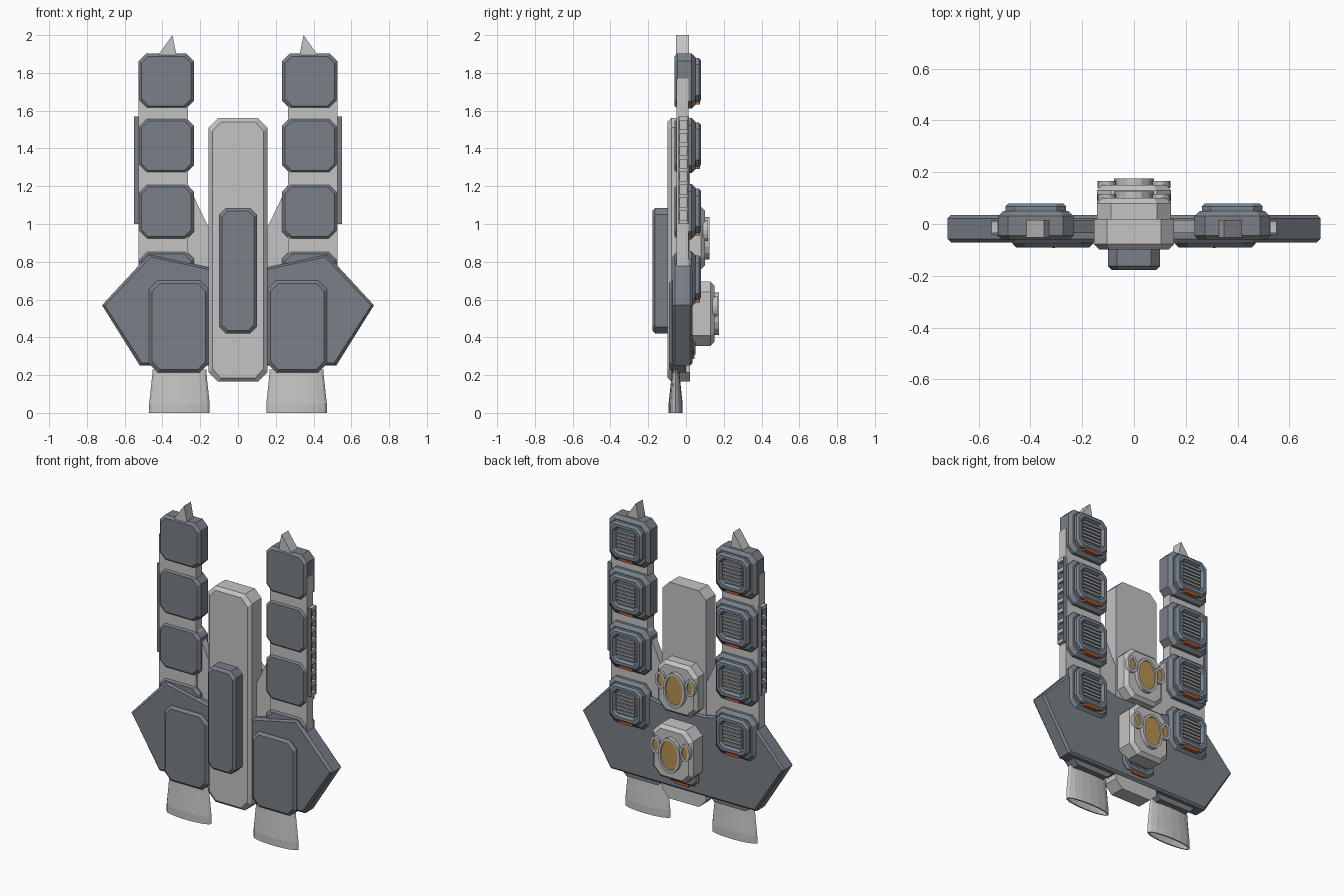
import bpy, bmesh, math

if "Cube" in bpy.data.objects:
    bpy.data.objects.remove(bpy.data.objects["Cube"])


def material(name, rgb):
    m = bpy.data.materials.new(name)
    m.diffuse_color = (*rgb, 1)
    m.use_nodes = True
    m.node_tree.nodes["Principled BSDF"].inputs["Base Color"].default_value = m.diffuse_color
    return m


LIGHT = material("pale grey", (0.55, 0.55, 0.55))
DARK = material("slate grey", (0.19, 0.215, 0.245))
FRAME = material("blue grey", (0.19, 0.24, 0.285))
GRILL = material("grill grey", (0.36, 0.37, 0.38))
ORANGE = material("burnt orange", (0.5, 0.11, 0.03))
GOLD = material("gold", (0.47, 0.29, 0.08))


def loft(name, pts, rings, mat, cap_mat=None, axis="y"):
    """Stack copies of an outline; each ring is (inset, position on axis)."""
    us, vs = [p[0] for p in pts], [p[1] for p in pts]
    cu, cv = (min(us) + max(us)) / 2, (min(vs) + max(vs)) / 2
    hu, hv = (max(us) - min(us)) / 2, (max(vs) - min(vs)) / 2
    bm = bmesh.new()
    loops = []
    for inset, pos in rings:
        loop = []
        for u, v in pts:
            a = cu + (u - cu) * (1 - inset / hu)
            b = cv + (v - cv) * (1 - inset / hv)
            loop.append(bm.verts.new((a, pos, b) if axis == "y" else (a, b, pos)))
        loops.append(loop)
    n = len(pts)
    for lo, hi in zip(loops, loops[1:]):
        for i in range(n):
            bm.faces.new((lo[i], lo[(i + 1) % n], hi[(i + 1) % n], hi[i]))
    bm.faces.new(loops[0])
    end = bm.faces.new(loops[-1])
    if cap_mat:
        end.material_index = 1
    bmesh.ops.recalc_face_normals(bm, faces=bm.faces)
    me = bpy.data.meshes.new(name)
    bm.to_mesh(me)
    bm.free()
    me.materials.append(mat)
    if cap_mat:
        me.materials.append(cap_mat)
    ob = bpy.data.objects.new(name, me)
    bpy.context.collection.objects.link(ob)
    return ob


def octagon(x0, x1, z0, z1, c):
    return [(x0 + c, z0), (x1 - c, z0), (x1, z0 + c), (x1, z1 - c),
            (x1 - c, z1), (x0 + c, z1), (x0, z1 - c), (x0, z0 + c)]


def ellipse(cx, cy, rx, ry, n=16):
    return [(cx + rx * math.cos(math.tau * i / n), cy + ry * math.sin(math.tau * i / n))
            for i in range(n)]


def box(name, x0, x1, y0, y1, z0, z1, mat):
    return loft(name, [(x0, z0), (x1, z0), (x1, z1), (x0, z1)], [(0, y0), (0, y1)], mat)


def slab(name, pts, y0, y1, mat, front=0.0, back=0.0):
    """Plate with bevelled front and/or back edges."""
    rings = [(front, y0)] + ([(0, y0 + front)] if front else [])
    rings += ([(0, y1 - back)] if back else []) + [(back, y1)]
    return loft(name, pts, rings, mat)


def pod(x, z, dy=0.0):
    """Armoured block with a framed grill and warning strip on its back."""
    slab("pod_body", octagon(x - .146, x + .146, z - .146, z + .146, .04),
         -.06 + dy, .05 + dy, DARK, .015, .02)
    loft("pod_frame", octagon(x - .117, x + .117, z - .112, z + .122, .035),
         [(0, .04 + dy), (0, .068 + dy), (.012, .08 + dy), (.03, .08 + dy), (.04, .062 + dy)],
         FRAME, DARK)
    for i in range(6):
        zz = z + .005 + (i - 2.5) * .023
        box("grill_slat", x - .066, x + .066, .06 + dy, .074 + dy, zz - .007, zz + .007, GRILL)
    box("warning_strip", x - .05, x + .05, .045 + dy, .074 + dy, z - .125, z - .108, ORANGE)


def lamp(name, x, z, rx, rz, y, depth):
    loft(name, ellipse(x, z, rx, rz),
         [(0, y), (0, y + depth), (.016, y + depth), (.018, y + depth - .006)], LIGHT, GOLD)


# Central spine and front keel block
slab("spine", octagon(-.155, .155, .165, 1.56, .05), -.098, .02, LIGHT, .02)
slab("keel_block", octagon(-.1, .1, .42, 1.085, .035), -.178, -.09, DARK, .015)

# Wide angular hull spanning both sides
half = [(.155, .77), (.47, .84), (.72, .57), (.52, .25)]
hull = half + [(-x, z) for x, z in reversed(half)]
slab("hull", hull, -.072, .034, DARK, .015, .012)

# Lamp housings on the back
for z0, z1, y1 in ((.76, 1.09, .10), (.355, .695, .15)):
    slab("lamp_housing", octagon(-.143, .143, z0, z1, .055), .0, y1, LIGHT, 0, .02)
    zc = (z0 + z1) / 2
    lamp("main_lamp", 0, zc, .078, .112, y1 - .005, .03)
    for s in (-1, 1):
        lamp("side_lamp", s * .105, zc + .04, .036, .055, y1 - .01, .026)

# Tail pod
pod(0, .41, -.03)

for s in (-1, 1):
    # Long arm with four pods
    box("arm_beam", *sorted((s * .265, s * .528)), -.05, .012, .7, 1.77, LIGHT)
    for z in (1.757, 1.415, 1.065, .71):
        pod(s * .38, z)

    # Pointed arm tip
    loft("arm_tip", [(s * .425, 1.89), (s * .325, 1.89), (s * .347, 2.0)],
         [(0, -.053), (0, .015)], LIGHT)

    # Ladder vent on the outer side of the arm
    xs = sorted((s * .52, s * .55))
    for y in (-.04, .006):
        box("vent_rail", *xs, y, y + .009, 1.0, 1.57, DARK)
    for i in range(9):
        z = 1.0 + i * .0685
        box("vent_rung", *xs, -.035, .008, z, z + .022, LIGHT)

    # Web bracing the arm to the spine
    slab("brace", [(s * .27, 1.22), (s * .15, .97), (s * .15, .75), (s * .27, .78)],
         -.035, .015, LIGHT)

    # Front armour panel
    slab("front_panel", octagon(*sorted((s * .157, s * .47)), .215, .7, .045),
         -.09, .0, DARK, .015)

    # Flattened engine nozzle
    loft("nozzle", ellipse(s * .31, -.055, .16, .037),
         [(.018, .23), (.016, .2), (0, .05), (0, 0), (.009, 0), (.018, .1)], LIGHT, GRILL, "z")
